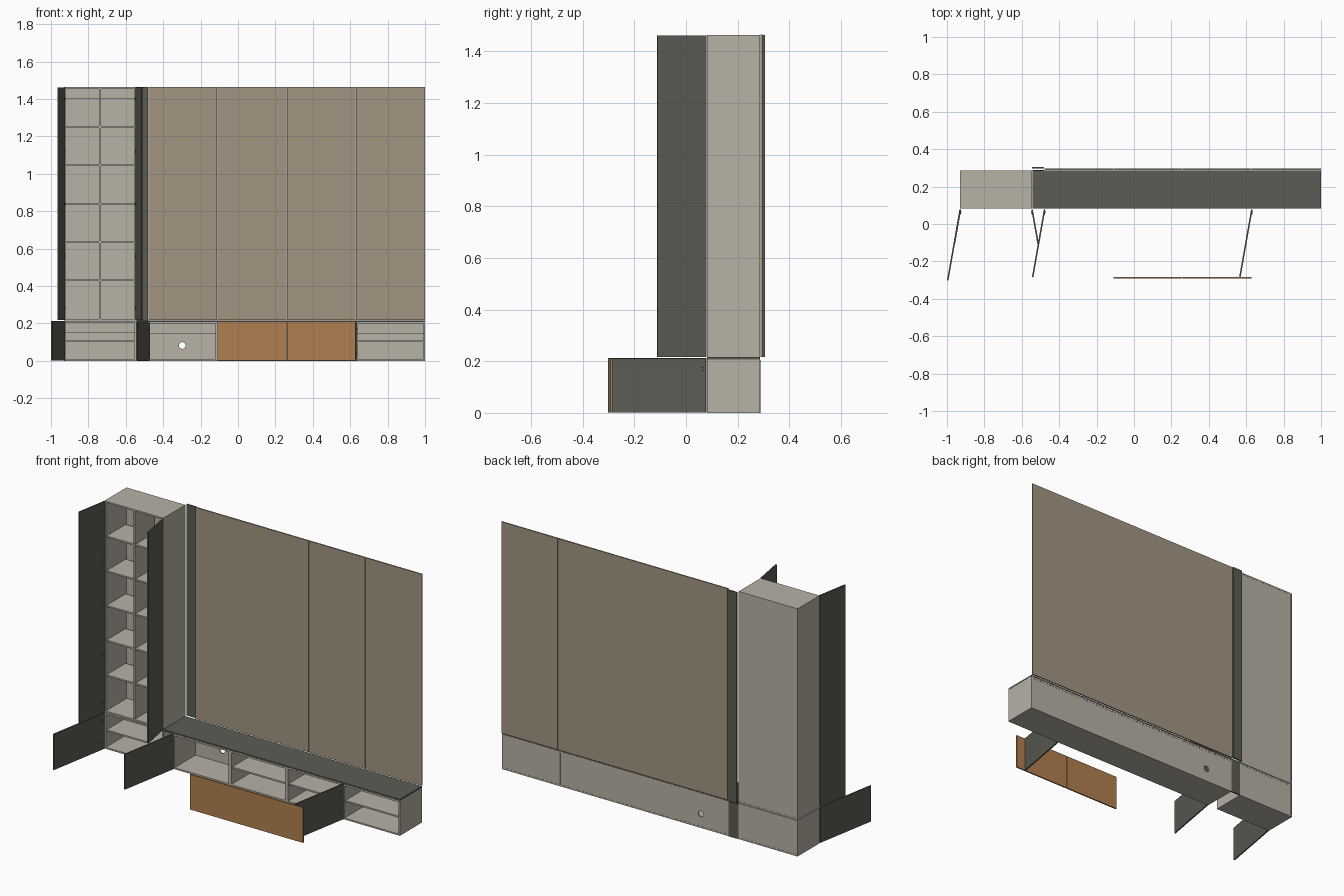
import bpy, bmesh, math
from mathutils import Matrix, Vector

if "Cube" in bpy.data.objects:
    bpy.data.objects.remove(bpy.data.objects["Cube"])

T = 0.009          # board thickness
Y0, Y1 = 0.082, 0.287   # cabinet front and back


def material(name, rgb):
    m = bpy.data.materials.new(name)
    m.diffuse_color = (*rgb, 1)
    m.use_nodes = True
    m.node_tree.nodes["Principled BSDF"].inputs["Base Color"].default_value = m.diffuse_color
    return m


BEIGE = material("beige board", (0.48, 0.445, 0.38))
DARK = material("dark grey", (0.107, 0.107, 0.089))
TAN = material("tan panel", (0.37, 0.30, 0.225))
WOOD = material("orange wood", (0.434, 0.212, 0.078))


def add_box(bm, x0, x1, y0, y1, z0, z1):
    mat = Matrix.Translation(((x0 + x1) / 2, (y0 + y1) / 2, (z0 + z1) / 2)) \
        @ Matrix.Diagonal((x1 - x0, y1 - y0, z1 - z0, 1))
    bmesh.ops.create_cube(bm, size=1, matrix=mat)


def finish(bm, name, mat):
    me = bpy.data.meshes.new(name)
    bm.to_mesh(me)
    bm.free()
    me.materials.append(mat)
    ob = bpy.data.objects.new(name, me)
    bpy.context.collection.objects.link(ob)
    return ob


def boxes(name, mat, *dims):
    bm = bmesh.new()
    for d in dims:
        add_box(bm, *d)
    return finish(bm, name, mat)


def carcass(name, x0, x1, z0, z1, shelves=(), divider=None):
    """Open-fronted cabinet: sides, top, bottom, hanging rail, shelves."""
    a, b = x0 + T, x1 - T
    parts = [(x0, a, Y0, Y1, z0, z1), (b, x1, Y0, Y1, z0, z1),
             (a, b, Y0, Y1, z0, z0 + T), (a, b, Y0, Y1, z1 - T, z1),
             (a, b, 0.268, 0.276, z1 - 0.06, z1 - T)]
    spans = [(a, b)]
    if divider is not None:
        parts.append((divider - T / 2, divider + T / 2, Y0 + 0.004, 0.268, z0 + T, z1 - T))
        spans = [(a, divider - T / 2), (divider + T / 2, b)]
    for z in shelves:
        for s0, s1 in spans:
            parts.append((s0, s1, Y0 + 0.008, 0.268, z - T / 2, z + T / 2))
    boxes(name, BEIGE, *parts)
    return boxes(name + "_back", BEIGE, (a, b, 0.277, Y1 - 0.001, z0 + T, z1 - T))


def door(name, hinge, width, z0, z1, cups, side=-1):
    """Open door; side is the x direction it swings to."""
    bm = bmesh.new()
    add_box(bm, -0.004, 0.004, -width, 0, z0, z1)
    for z in cups:   # hinge cups on the inner face
        m = Matrix.Translation((-side * 0.005, -0.018, z)) @ Matrix.Rotation(math.pi / 2, 4, 'Y')
        bmesh.ops.create_cone(bm, cap_ends=True, segments=16, radius1=0.009,
                              radius2=0.009, depth=0.004, matrix=m)
    bm.transform(Matrix.Translation((hinge, 0.078, 0)) @ Matrix.Rotation(side * math.radians(10), 4, 'Z'))
    return finish(bm, name, DARK)


# Tall shelf cabinet on its low base
carcass("tall_cabinet", -0.93, -0.545, 0.215, 1.463,
        [0.43 + 0.205 * i for i in range(5)], divider=-0.738)
carcass("base_cabinet", -0.93, -0.545, 0.0, 0.212, [0.105])

# Low bench, four bays; the first has a cable hole and no shelf
edges = [-0.48, -0.11, 0.26, 0.63, 1.0]
backs = []
for i in range(4):
    backs.append(carcass(f"bench_bay_{i + 1}", edges[i], edges[i + 1], 0.0, 0.206,
                         [0.105] if i else []))
bm = bmesh.new()
bmesh.ops.create_cone(bm, cap_ends=True, segments=24, radius1=0.018, radius2=0.018, depth=0.1,
                      matrix=Matrix.Translation((-0.298, 0.28, 0.082)) @ Matrix.Rotation(math.pi / 2, 4, 'X'))
cutter = finish(bm, "cable_hole_cutter", BEIGE)
cutter.hide_render = True
cutter.display_type = 'WIRE'
cut = backs[0].modifiers.new("cable_hole", 'BOOLEAN')
cut.operation = 'DIFFERENCE'
cut.solver = 'EXACT'
cut.object = cutter

# Dark bench top and filler strips
boxes("bench_top", DARK, (-0.544, 1.0, Y0, Y1, 0.2065, 0.2155))
boxes("filler_strip", DARK, (-0.545, -0.48, 0.297, 0.305, 0.216, 1.463))
boxes("lower_filler_strip", DARK, (-0.544, -0.481, 0.281, 0.289, 0.0, 0.205))

# Wall panels
for i in range(4):
    boxes(f"wall_panel_{i + 1}", TAN,
          (edges[i] + 0.001, edges[i + 1] - 0.001, 0.2885, 0.2965, 0.217, 1.465))

# Open doors
tall_cups = [0.28 + 0.28 * i for i in range(5)]
low_cups = [0.045, 0.17]
door("tall_door_left", -0.928, 0.192, 0.217, 1.462, tall_cups)
door("tall_door_right", -0.545, 0.192, 0.217, 1.462, tall_cups, side=1)
door("base_door", -0.929, 0.385, 0.002, 0.213, low_cups)
door("bench_door_left", -0.478, 0.368, 0.002, 0.21, low_cups)
door("bench_door_right", 0.63, 0.368, 0.002, 0.21, low_cups)

# Pulled-out drawer fronts
for i in (1, 2):
    boxes(f"drawer_front_{i}", WOOD,
          (edges[i] + 0.001, edges[i + 1] - 0.001, -0.292, -0.284, 0.002, 0.21))
